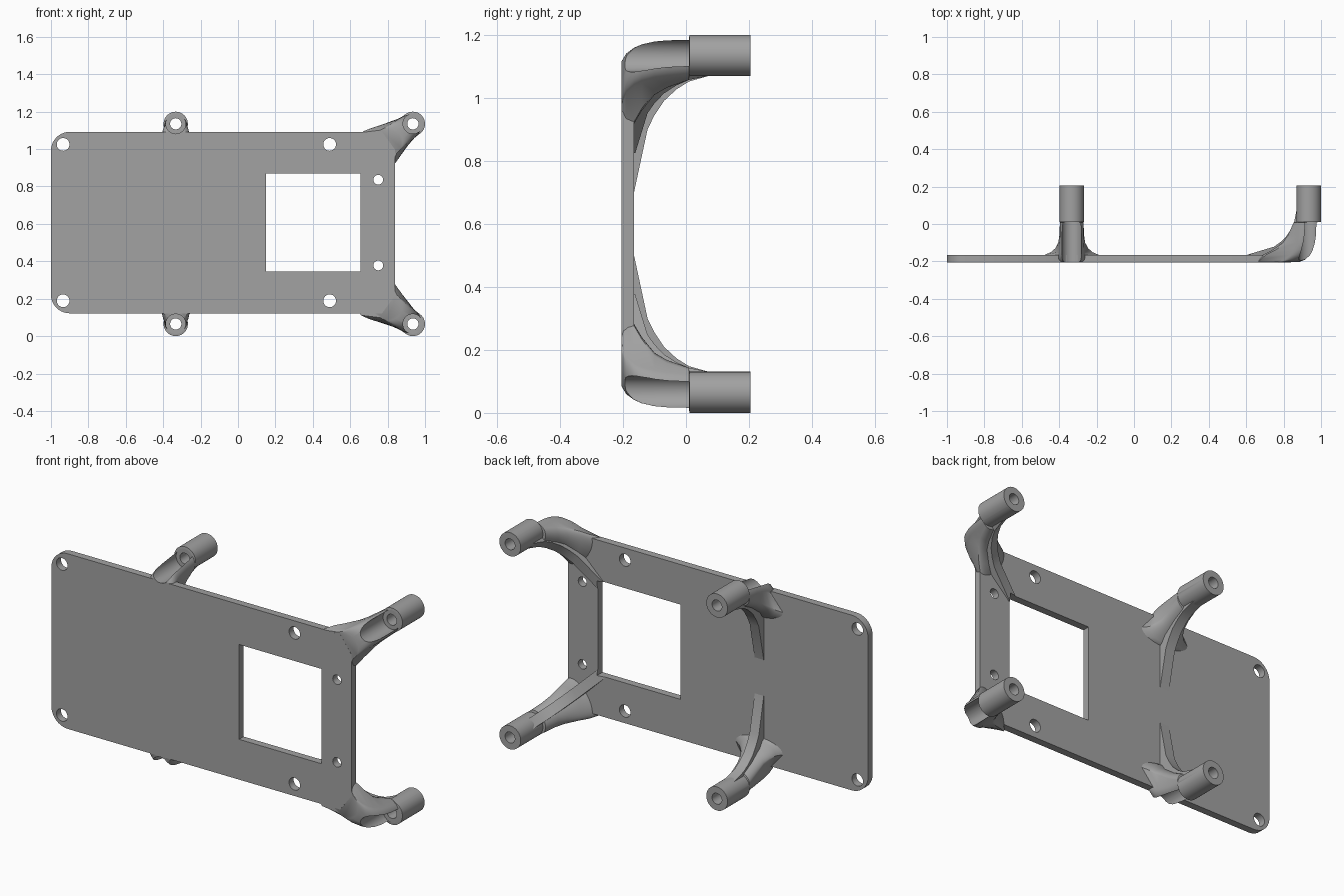
import bpy, bmesh, math
from mathutils import Vector

if "Cube" in bpy.data.objects:
    bpy.data.objects.remove(bpy.data.objects["Cube"])

grey = bpy.data.materials.new("plain grey")
grey.use_nodes = True
COLOUR = (0.36, 0.36, 0.36, 1)
grey.diffuse_color = COLOUR
grey.node_tree.nodes["Principled BSDF"].inputs["Base Color"].default_value = COLOUR

MID_Z, PLATE_Z = 0.6, 0.607
FRONT, BACK = -0.205, -0.165
BOSS_R, BORE_R, SCREW_R = 0.065, 0.053, 0.03


def loft(bm, rings):
    """Skin a closed solid through rings of equal point count."""
    rows = [[bm.verts.new(p) for p in ring] for ring in rings]
    n = len(rows[0])
    for a, b in zip(rows, rows[1:]):
        for i in range(n):
            j = (i + 1) % n
            bm.faces.new((a[i], a[j], b[j], b[i]))
    bm.faces.new(rows[0])
    bm.faces.new(rows[-1])


def prism(bm, outline, y0, y1):
    loft(bm, [[(x, y, z) for x, z in outline] for y in (y0, y1)])


def circle(x, z, r, n=40):
    return [(x + r * math.cos(i * math.tau / n), z + r * math.sin(i * math.tau / n)) for i in range(n)]


def finish(bm, name):
    bmesh.ops.recalc_face_normals(bm, faces=bm.faces)
    mesh = bpy.data.meshes.new(name)
    bm.to_mesh(mesh)
    bm.free()
    mesh.materials.append(grey)
    obj = bpy.data.objects.new(name, mesh)
    bpy.context.collection.objects.link(obj)
    return obj


def frame(x, z, direction):
    """Map (inward distance, sideways, y) at a boss to model space."""
    d = Vector(direction).normalized()
    return lambda s, w, y: (x + s * d.x - w * d.y, y, z + s * d.y + w * d.x)


def egg(place, y, c, r, base, half, depth, n=20):
    """Slice of an arm: round outer end joined to a wider inner end."""
    ring = []
    for i in range(n + 1):
        t = math.pi * (0.5 + i / n)
        ring.append(place(c + r * math.cos(t), r * math.sin(t), y))
    for i in range(n + 1):
        t = math.pi * (i / n - 0.5)
        ring.append(place(base + 0.001 + depth * math.cos(t), half * math.sin(t), y))
    return ring


# Arm slices: y, outer centre, outer radius, inner centre, inner half width, depth
TUBE = [(0.205, 0, BOSS_R, 0, BOSS_R, BOSS_R), (0.011, 0, BOSS_R, 0, BOSS_R, BOSS_R)]
SIDE_ARM = TUBE + [
    (0.009, 0.017, 0.063, 0.02, 0.063, 0.055),
    (-0.06, 0.024, 0.063, 0.06, 0.066, 0.05),
    (-0.10, 0.032, 0.065, 0.09, 0.072, 0.05),
    (-0.13, 0.04, 0.067, 0.11, 0.088, 0.05),
    (-0.15, 0.048, 0.07, 0.13, 0.11, 0.06),
    (-0.165, 0.055, 0.072, 0.14, 0.145, 0.06),
    (-0.19, 0.075, 0.076, 0.15, 0.12, 0.06),
    (-0.2045, 0.105, 0.08, 0.16, 0.1, 0.06)]
CORNER_ARM = TUBE + [
    (0.009, 0.022, 0.062, 0.03, 0.065, 0.05),
    (-0.06, 0.03, 0.065, 0.06, 0.07, 0.06),
    (-0.10, 0.038, 0.066, 0.09, 0.078, 0.06),
    (-0.14, 0.055, 0.067, 0.15, 0.098, 0.06),
    (-0.165, 0.075, 0.068, 0.2, 0.115, 0.06),
    (-0.19, 0.11, 0.07, 0.23, 0.122, 0.05),
    (-0.2045, 0.16, 0.075, 0.25, 0.125, 0.05)]
# Rib profile: inward distance, y
RIB = [(0.058, 0.1), (0.066, 0.07), (0.083, 0.01), (0.108, -0.03), (0.145, -0.07),
       (0.19, -0.1), (0.235, -0.122), (0.44, -0.166), (0.44, -0.185), (0.058, -0.185)]

# Base plate: rounded right corners, clipped left corners
bm = bmesh.new()
outline = []
for sign in (1, -1):
    edge = [(0.84, 0.39), (0.77, 0.485)]
    edge += [(-0.9 - 0.1 * math.sin(a * math.pi / 20), 0.385 + 0.1 * math.cos(a * math.pi / 20))
             for a in range(11)]
    outline += [(x, PLATE_Z + sign * z) for x, z in edge[::sign]]
prism(bm, outline, FRONT, BACK)
parts = [finish(bm, "base_plate")]

cutter_bm = bmesh.new()
for level, sign in (("upper", 1), ("lower", -1)):
    boss_z = MID_Z + sign * 0.535
    arms = (("side", -0.333, SIDE_ARM, (0, -sign), (0, -sign)),
            ("corner", 0.935, CORNER_ARM, (-0.81, -0.59 * sign), (-1, -0.97 * sign)))
    for kind, x, slices, body_dir, rib_dir in arms:
        # Curved arm ending in a round boss
        bm = bmesh.new()
        place = frame(x, boss_z, body_dir)
        loft(bm, [egg(place, *row) for row in slices])
        parts.append(finish(bm, f"{level}_{kind}_arm"))
        # Stiffening rib in the crook of the arm
        bm = bmesh.new()
        place = frame(x, boss_z, rib_dir)
        loft(bm, [[place(s, w, y) for s, y in RIB] for w in (-0.028, 0.028)])
        parts.append(finish(bm, f"{level}_{kind}_rib"))
        # Screw hole with a wide access bore from the front
        steps = ((0.25, SCREW_R), (0.01, SCREW_R), (0.01, BORE_R), (-0.25, BORE_R))
        loft(cutter_bm, [[(px, y, pz) for px, pz in circle(x, boss_z, r)] for y, r in steps])
    # Mounting holes in the plate
    for x, dz, r in ((-0.935, 0.418, 0.034), (0.49, 0.418, 0.034), (0.75, 0.229, 0.026)):
        prism(cutter_bm, circle(x, PLATE_Z + sign * dz, r), -0.3, -0.1)

# Square window
prism(cutter_bm, [(0.15, 0.345), (0.655, 0.345), (0.655, 0.87), (0.15, 0.87)], -0.3, 0)
cutter = finish(cutter_bm, "hole_cutter")
cutter.hide_render = True
cutter.hide_viewport = False

# Cut every part, then shade smooth with sharp edges
for obj in parts:
    mod = obj.modifiers.new("holes", "BOOLEAN")
    mod.operation, mod.solver, mod.object = "DIFFERENCE", "EXACT", cutter
    bpy.ops.object.select_all(action="DESELECT")
    obj.select_set(True)
    bpy.context.view_layer.objects.active = obj
    bpy.ops.object.modifier_apply(modifier=mod.name)
    bpy.ops.object.shade_smooth_by_angle(angle=math.radians(35))
bpy.data.objects.remove(cutter)
